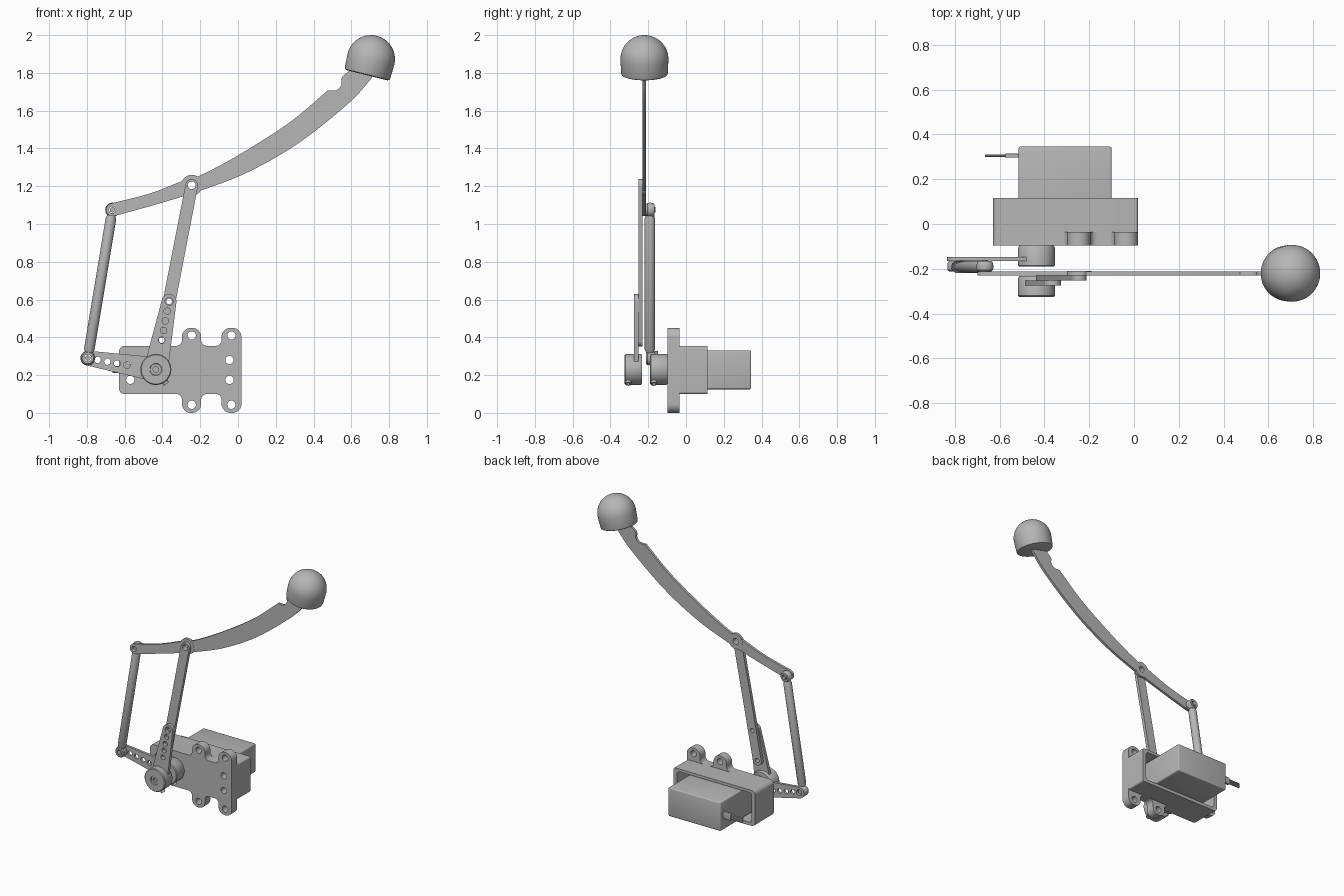
import bpy, bmesh, math
from mathutils import Vector

if "Cube" in bpy.data.objects:
    bpy.data.objects.remove(bpy.data.objects["Cube"], do_unlink=True)

grey = bpy.data.materials.new("plain grey")
grey.use_nodes = True
colour = (0.47, 0.47, 0.47, 1)
grey.diffuse_color = colour
grey.node_tree.nodes["Principled BSDF"].inputs["Base Color"].default_value = colour


def add(name, bm, smooth=True):
    bmesh.ops.remove_doubles(bm, verts=bm.verts, dist=1e-5)
    bmesh.ops.recalc_face_normals(bm, faces=bm.faces)
    mesh = bpy.data.meshes.new(name)
    bm.to_mesh(mesh)
    bm.free()
    mesh.materials.clear()
    mesh.materials.append(grey)
    ob = bpy.data.objects.new(name, mesh)
    bpy.context.collection.objects.link(ob)
    if smooth:
        bpy.ops.object.select_all(action='DESELECT')
        ob.select_set(True)
        bpy.context.view_layer.objects.active = ob
        bpy.ops.object.shade_smooth_by_angle(angle=math.radians(35))
    return ob


def circle(x, z, r, n=24):
    return [(x + r * math.cos(2 * math.pi * i / n), z + r * math.sin(2 * math.pi * i / n)) for i in range(n)]


def rounded(corners, steps=6):
    """Polygon of (x, z, radius) corners with each corner filleted."""
    out = []
    for i, (x, z, r) in enumerate(corners):
        p = Vector((x, z))
        a = (Vector(corners[i - 1][:2]) - p).normalized()
        b = (Vector(corners[(i + 1) % len(corners)][:2]) - p).normalized()
        half = a.angle(b) / 2
        d = r / math.tan(half)
        centre = p + (a + b).normalized() * r / math.sin(half)
        s, e = p + a * d - centre, p + b * d - centre
        for k in range(steps + 1):
            v = s.lerp(e, k / steps).normalized() * r
            out.append(tuple(centre + v))
    return out


def capsule(p, rp, q, rq, n=16):
    """Tapered bar outline round two end circles."""
    p, q = Vector(p), Vector(q)
    d = q - p
    ang = math.atan2(d.y, d.x)
    t = math.acos((rp - rq) / d.length)
    out = []
    for c, r, a0, a1 in ((q, rq, ang - t, ang + t), (p, rp, ang + t, ang + 2 * math.pi - t)):
        for i in range(n + 1):
            a = a0 + (a1 - a0) * i / n
            out.append((c.x + r * math.cos(a), c.y + r * math.sin(a)))
    return out


def smooth_line(pts, n=6):
    """Catmull-Rom samples through the points."""
    v = [Vector(p) for p in pts]
    v = [2 * v[0] - v[1]] + v + [2 * v[-1] - v[-2]]
    out = []
    for a, b, c, d in zip(v, v[1:], v[2:], v[3:]):
        for i in range(n):
            t = i / n
            out.append(tuple(0.5 * (2 * b + (c - a) * t + (2 * a - 5 * b + 4 * c - d) * t**2
                                    + (3 * b - a - 3 * c + d) * t**3)))
    return out + [tuple(pts[-1])]


def plate(name, outlines, y0, y1):
    """Flat x-z part; outlines after the first are holes."""
    cu = bpy.data.curves.new(name + "_outline", 'CURVE')
    cu.dimensions = '2D'
    cu.fill_mode = 'BOTH'
    cu.extrude = (y1 - y0) / 2
    for pts in outlines:
        sp = cu.splines.new('POLY')
        sp.points.add(len(pts) - 1)
        for point, (x, z) in zip(sp.points, pts):
            point.co = (x, z, 0, 1)
        sp.use_cyclic_u = True
    tmp = bpy.data.objects.new(name + "_outline", cu)
    bpy.context.collection.objects.link(tmp)
    mesh = bpy.data.meshes.new_from_object(tmp.evaluated_get(bpy.context.evaluated_depsgraph_get()))
    bm = bmesh.new()
    bm.from_mesh(mesh)
    for v in bm.verts:
        x, z, d = v.co
        v.co = (x, (y0 + y1) / 2 - d, z)
    bpy.data.objects.remove(tmp)
    bpy.data.curves.remove(cu)
    bpy.data.meshes.remove(mesh)
    return add(name, bm)


def lathe(name, profile, origin, axis, steps=40):
    """Spin (radius, height) profile round an axis."""
    bm = bmesh.new()
    vs = [bm.verts.new((r, 0, h)) for r, h in profile]
    es = [bm.edges.new(pair) for pair in zip(vs, vs[1:])]
    bmesh.ops.spin(bm, geom=vs + es, cent=(0, 0, 0), axis=(0, 0, 1), angle=2 * math.pi, steps=steps)
    ob = add(name, bm)
    ob.location = origin
    ob.rotation_mode = 'QUATERNION'
    ob.rotation_quaternion = Vector(axis).to_track_quat('Z', 'Y')
    return ob


def box(name, lo, hi, bevel):
    bm = bmesh.new()
    bmesh.ops.create_cube(bm, size=1)
    for v in bm.verts:
        v.co = [(a + b) / 2 + c * (b - a) for a, b, c in zip(lo, hi, v.co)]
    bmesh.ops.bevel(bm, geom=bm.edges[:], offset=bevel, segments=3, affect='EDGES', profile=0.5)
    return add(name, bm)


# Joint positions in the x-z plane
hub = (-0.435, 0.23)
rod_low, rod_top = (-0.795, 0.29), (-0.665, 1.075)
pivot, horn_tip = (-0.245, 1.205), (-0.365, 0.59)
link_low = (-0.404, 0.385)

# Mounting plate with four rounded lugs
L, R, B, T = -0.63, 0.018, 0.1, 0.355
plate_corners = [(L, B, .03), (L, T, .03), (-.297, T, .03), (-.297, .45, .047), (-.195, .45, .047), (-.195, T, .03),
                 (-.087, T, .03), (-.087, .45, .047), (R, .45, .047), (R, 0, .047), (-.087, 0, .047), (-.087, B, .03),
                 (-.195, B, .03), (-.195, 0, .047), (-.297, 0, .047), (-.297, B, .03)]
holes = [circle(x, z, 0.022) for x in (-0.245, -0.035) for z in (0.41, 0.043)]
holes += [circle(x, z, 0.022) for x in (-0.57, -0.045) for z in (0.28, 0.175)]
plate("mounting_plate", [rounded(plate_corners)] + holes, -0.097, -0.035)

# Open-backed housing wall
wall = [(L, B, .03), (L, T, .03), (R, T, .012), (R, B, .012)]
cavity = [(-.602, .122, .02), (-.602, .335, .02), (-.01, .335, .02), (-.01, .122, .02)]
plate("housing_wall", [rounded(wall), rounded(cavity)], -0.036, 0.115)

# Motor and its cable
box("motor_case", (-0.515, -0.04, 0.125), (-0.10, 0.345, 0.33), 0.008)
box("cable_boot", (-0.575, 0.296, 0.205), (-0.51, 0.314, 0.255), 0.003)
for i in range(3):
    lathe("cable_wire_%d" % (i + 1), [(0, 0), (.006, 0), (.006, .1), (0, .1)],
          (-0.565, 0.305, 0.217 + 0.013 * i), (-1, 0, 0), 10)

# Horn hubs with recessed centre screw and a set screw
for label, y in (("front", -0.325), ("rear", -0.19)):
    lathe(label + "_hub", [(0, .02), (.015, .02), (.015, .006), (.03, .006), (.032, 0), (.077, 0), (.082, .005),
                           (.082, .084), (.077, .093), (0, .093)], (hub[0], y, hub[1]), (0, 1, 0), 48)
    lathe(label + "_set_screw", [(0, 0), (.016, 0), (.016, .036), (.008, .036), (.008, .025), (0, .025)],
          (hub[0] + .035, y + .02, hub[1] - .048), (.055, 0, -.075), 16)


# Perforated horns
def horn(name, tip, first, y0, y1):
    a, b = Vector(tip), Vector(first)
    dots = [circle(*a.lerp(b, i / 4), 0.017 if i else 0.021, 16) for i in range(5)]
    plate(name, [capsule(hub, 0.064, tip, 0.039)] + dots, y0, y1)


horn("front_horn", horn_tip, link_low, -0.275, -0.252)
horn("rear_horn", rod_low, (-0.588, 0.252), -0.166, -0.147)

# Drive link from the front horn to the pivot
plate("drive_link", [capsule(link_low, 0.034, pivot, 0.033), circle(*pivot, 0.021), circle(*horn_tip, 0.015),
                     circle(*link_low, 0.015)], -0.252, -0.229)

# Long curved arm with a notch near the tip
lower = smooth_line([(-.655, 1.042), (-.415, 1.109), (-.18, 1.183), (.06, 1.278), (.325, 1.431),
                     (.59, 1.643), (.71, 1.775)])
notch = smooth_line([(.60, 1.82), (.55, 1.775), (.547, 1.735), (.52, 1.708), (.474, 1.706)], 4)
upper = smooth_line([(.474, 1.706), (.272, 1.537), (.008, 1.368), (-.20, 1.257), (-.30, 1.225),
                     (-.468, 1.161), (-.675, 1.108)])
end_cap = [(rod_top[0] + .034 * math.cos(a), rod_top[1] + .034 * math.sin(a))
           for a in (math.radians(120 + 15 * i) for i in range(10))]
plate("curved_arm", [lower + [(.71, 1.82)] + notch + upper[1:] + end_cap,
                     circle(*pivot, .021), circle(*rod_top, .018)], -0.229, -0.211)
plate("arm_pivot_boss", [circle(*pivot, .055, 32), circle(*pivot, .021)], -0.2295, -0.2105)

# Push rod with an eye at each end
rod_y = -0.191
low, top = Vector((rod_low[0], rod_y, rod_low[1])), Vector((rod_top[0], rod_y, rod_top[1]))
length = (top - low).length
lathe("push_rod", [(0, .025), (.018, .025), (.028, .048), (.028, length - .048), (.022, length - .03),
                   (0, length - .03)], low, top - low, 32)
for label, p in (("lower", low), ("upper", top)):
    lathe(label + "_rod_eye", [(.019, -.02), (.03, -.02), (.036, -.014), (.038, 0), (.036, .018), (.03, .025),
                               (.019, .025), (.019, -.02)], p, (0, 1, 0), 32)
    lathe(label + "_rod_pin", [(0, -.022), (.014, -.022), (.014, .03), (0, .03)], p, (0, 1, 0), 20)

# Domed tip
tilt = math.radians(14)
dome = [(0, -.088), (.112, -.088), (.121, -.084), (.124, -.075), (.127, 0)]
dome += [(.127 * math.cos(a), .127 * math.sin(a)) for a in (math.pi / 24 * i for i in range(1, 12))] + [(0, .127)]
lathe("domed_tip", dome, (0.704, -0.22, 1.873), (math.sin(tilt), 0, math.cos(tilt)), 48)
